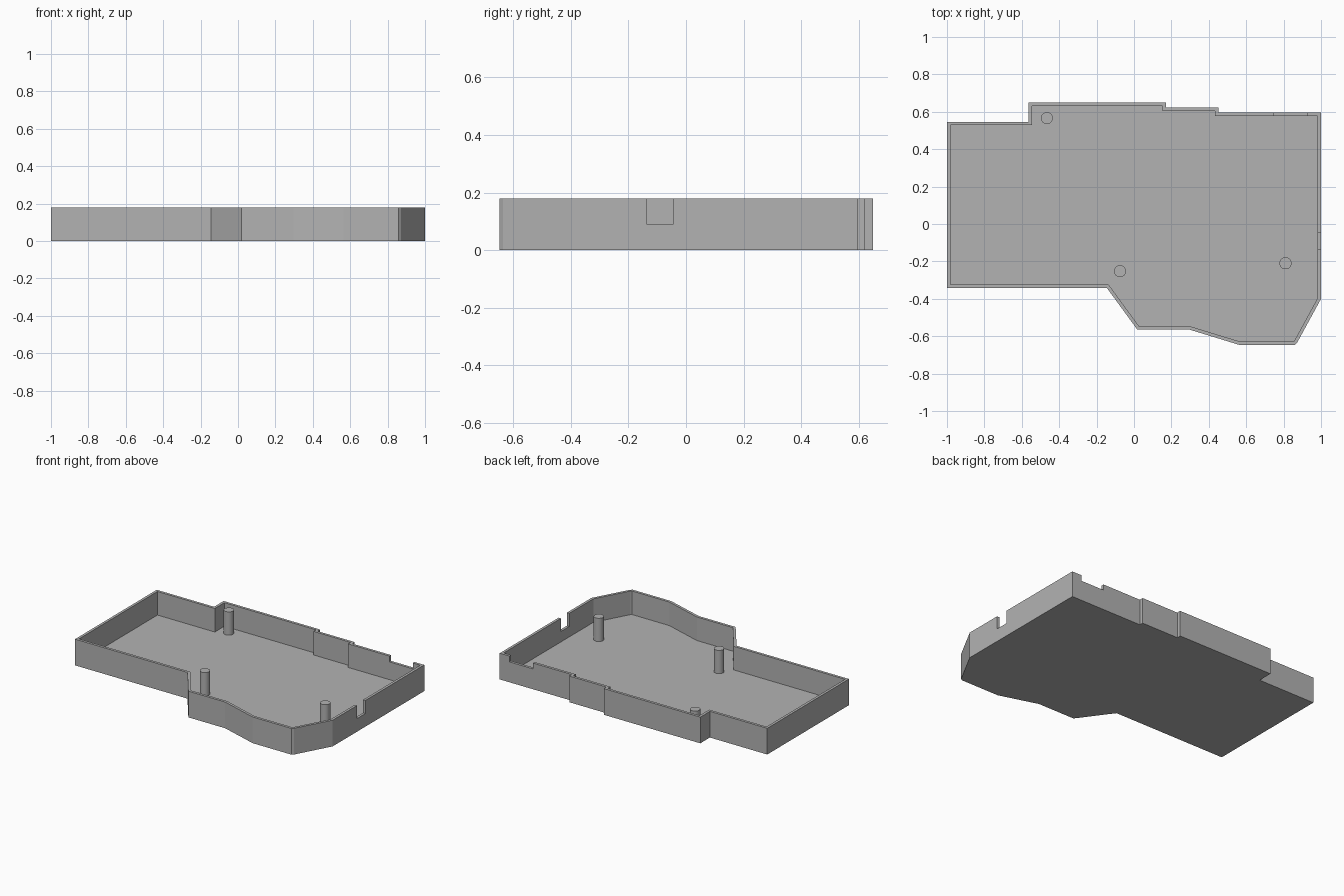
import bpy, bmesh
from mathutils import Vector

if "Cube" in bpy.data.objects:
    bpy.data.objects.remove(bpy.data.objects["Cube"])

HEIGHT, FLOOR, WALL = 0.18, 0.018, 0.018

grey = bpy.data.materials.new("grey plastic")
grey.diffuse_color = (0.45, 0.45, 0.45, 1)
grey.use_nodes = True
grey.node_tree.nodes["Principled BSDF"].inputs["Base Color"].default_value = grey.diffuse_color

# Outer outline of the tray, counter-clockwise from above
OUTLINE = [Vector(p) for p in (
    (-1, -0.342), (-0.145, -0.342), (0.018, -0.565), (0.298, -0.565),
    (0.565, -0.647), (0.858, -0.647), (0.872, -0.635), (1, -0.4),
    (1, 0.595), (0.452, 0.595), (0.452, 0.622), (0.17, 0.622),
    (0.17, 0.65), (-0.564, 0.65), (-0.564, 0.546), (-1, 0.546))]


def inset(points, d):
    """Mitred inward offset of a counter-clockwise outline."""
    out = []
    for i, p in enumerate(points):
        a = (p - points[i - 1]).normalized()
        b = (points[(i + 1) % len(points)] - p).normalized()
        na, nb = Vector((-a.y, a.x)), Vector((-b.y, b.x))
        out.append(p + (na + nb) * d / (1 + na.dot(nb)))
    return out


def add_object(name, bm):
    mesh = bpy.data.meshes.new(name)
    bm.to_mesh(mesh)
    bm.free()
    mesh.materials.append(grey)
    obj = bpy.data.objects.new(name, mesh)
    bpy.context.collection.objects.link(obj)
    return obj


def make_box(name, lo, hi):
    bm = bmesh.new()
    bmesh.ops.create_cube(bm, size=1)
    for v in bm.verts:
        v.co = [(a + b) / 2 + c * (b - a) for a, b, c in zip(lo, hi, v.co)]
    return add_object(name, bm)


# Open tray: outer wall, rim, inner wall, floor and underside
bm = bmesh.new()
inner = inset(OUTLINE, WALL)
rings = [[bm.verts.new((p.x, p.y, z)) for p in pts] for pts, z in
         ((OUTLINE, 0), (OUTLINE, HEIGHT), (inner, HEIGHT), (inner, FLOOR))]
n = len(OUTLINE)
for low, high in zip(rings, rings[1:]):
    for i in range(n):
        j = (i + 1) % n
        bm.faces.new((low[i], low[j], high[j], high[i]))
bm.faces.new(rings[0][::-1])
bm.faces.new(rings[3])
tray = add_object("tray", bm)

# Cable notches cut through the right and back walls
for name, lo, hi in (
        ("right_notch_cutter", (0.95, -0.135, 0.09), (1.05, -0.045, 0.3)),
        ("back_notch_cutter", (0.747, 0.55, 0.14), (0.925, 0.65, 0.3))):
    cutter = make_box(name, lo, hi)
    cutter.hide_render = True
    cutter.hide_viewport = True
    cutter.display_type = 'WIRE'
    mod = tray.modifiers.new(name, 'BOOLEAN')
    mod.operation = 'DIFFERENCE'
    mod.solver = 'EXACT'
    mod.object = cutter

# Round mounting posts standing on the floor
for i, (x, y) in enumerate(((-0.466, 0.566), (-0.075, -0.252), (0.81, -0.21))):
    bpy.ops.mesh.primitive_cylinder_add(
        vertices=32, radius=0.032, depth=HEIGHT - 0.012,
        location=(x, y, (HEIGHT + 0.01) / 2 - 0.001))
    post = bpy.context.object
    post.name = f"mounting_post_{i + 1}"
    post.data.materials.append(grey)
    bpy.ops.object.shade_smooth_by_angle()
